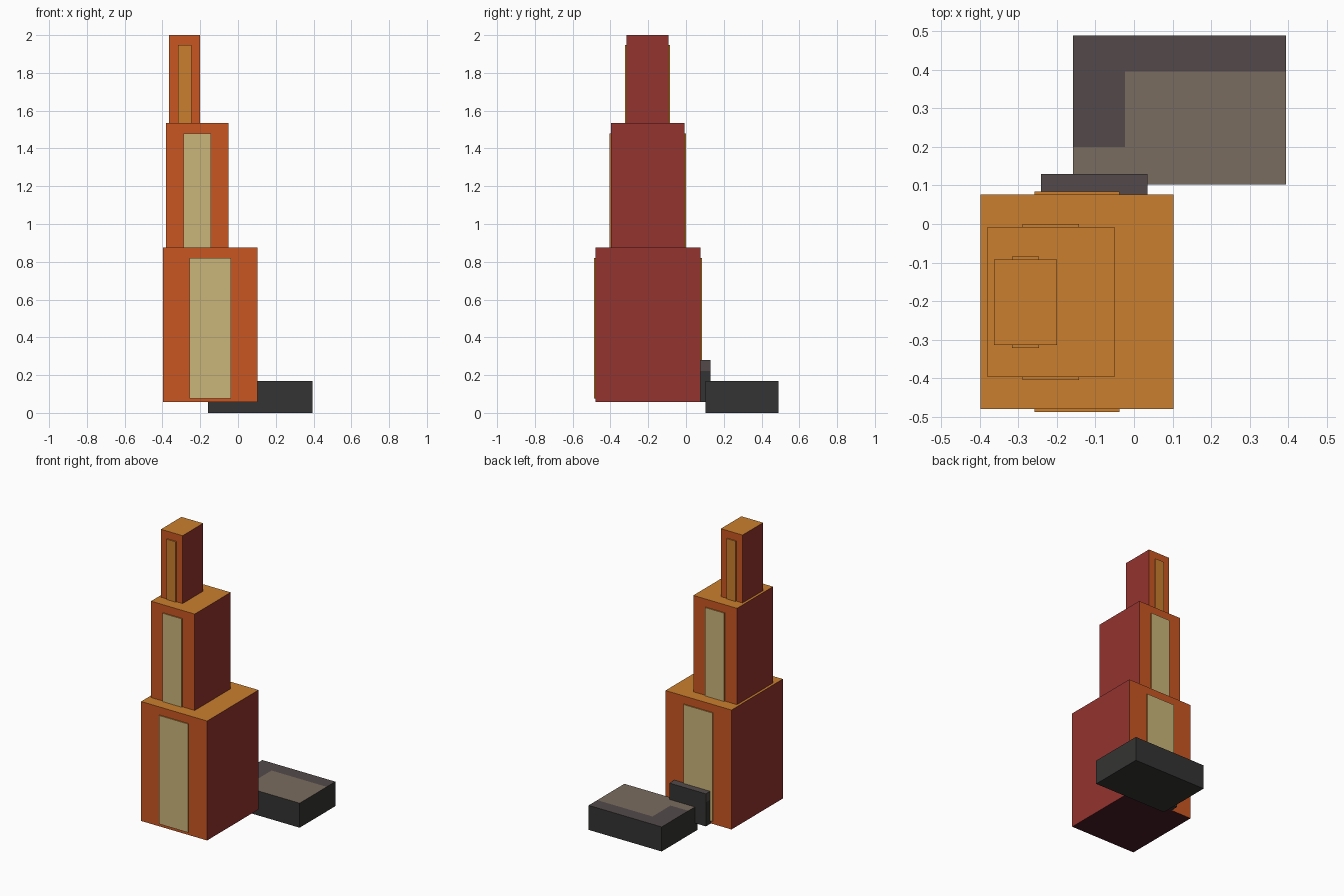
import bpy, bmesh
from mathutils import Vector

if "Cube" in bpy.data.objects:
    bpy.data.objects.remove(bpy.data.objects["Cube"])


def material(name, r, g, b):
    m = bpy.data.materials.new(name)
    lin = [((c / 255 + 0.055) / 1.055) ** 2.4 for c in (r, g, b)]
    m.diffuse_color = (*lin, 1.0)
    m.use_nodes = True
    m.node_tree.nodes["Principled BSDF"].inputs["Base Color"].default_value = m.diffuse_color
    return m


ORANGE = material("burnt_orange", 202, 86, 34)
RED = material("brick_red", 148, 51, 46)
GOLD = material("golden_ochre", 202, 127, 46)
TAN = material("pale_tan", 202, 182, 122)
MAROON = material("dark_maroon", 72, 30, 40)
CHARCOAL = material("charcoal", 52, 52, 51)
GREY = material("warm_grey", 83, 74, 74)
BROWN = material("grey_brown", 121, 108, 95)


def box(name, lo, hi, mats, rule, cuts=()):
    """Box between two corners, cut by planes, coloured by rule(normal, centre)."""
    bm = bmesh.new()
    bmesh.ops.create_cube(bm, size=1)
    lo, hi = Vector(lo), Vector(hi)
    for v in bm.verts:
        v.co = (lo + hi) / 2 + v.co * (hi - lo)
    for axis, pos in cuts:
        co, no = Vector(), Vector()
        co[axis], no[axis] = pos, 1
        bmesh.ops.bisect_plane(bm, geom=bm.verts[:] + bm.edges[:] + bm.faces[:],
                               plane_co=co, plane_no=no)
    bm.normal_update()
    for f in bm.faces:
        f.material_index = rule(f.normal, f.calc_center_median())
    me = bpy.data.meshes.new(name)
    bm.to_mesh(me)
    bm.free()
    for m in mats:
        me.materials.append(m)
    ob = bpy.data.objects.new(name, me)
    bpy.context.collection.objects.link(ob)
    return ob


def tier_rule(n, c):
    if n.z > 0.5:
        return 2
    if n.z < -0.5:
        return 3
    return 1 if abs(n.x) > 0.5 else 0


def panel_rule(n, c):
    return 0 if abs(n.y) > 0.5 else 1


# Stacked tiers: x range, y range, z range, panel x range, panel z range, panel face
tiers = [
    ("lower", (-0.398, 0.102), (-0.48, 0.076), (0.057, 0.875), (-0.258, -0.038), (0.077, 0.82), TAN),
    ("middle", (-0.381, -0.05), (-0.397, -0.008), (0.875, 1.535), (-0.289, -0.143), (0.875, 1.48), TAN),
    ("top", (-0.364, -0.2), (-0.314, -0.092), (1.535, 2.0), (-0.317, -0.247), (1.535, 1.948), GOLD),
]
T = 0.008
for name, x, y, z, px, pz, face in tiers:
    box(name + "_tier", (x[0], y[0], z[0]), (x[1], y[1], z[1]),
        [ORANGE, RED, GOLD, MAROON], tier_rule)
    # Raised strips on the front and back
    for side, y0, y1 in (("front", y[0] - T, y[0]), ("back", y[1], y[1] + T)):
        box(f"{name}_{side}_panel", (px[0], y0, pz[0]), (px[1], y1, pz[1]),
            [face, GOLD], panel_rule)


# Low slab behind, with a two-tone top
def slab_rule(n, c):
    if n.z < 0.5:
        return 0
    return 1 if c.y > 0.396 or (c.x < -0.023 and c.y > 0.2) else 2


box("rear_slab", (-0.158, 0.103, 0), (0.395, 0.489, 0.168),
    [CHARCOAL, GREY, BROWN], slab_rule, [(0, -0.023), (1, 0.2), (1, 0.396)])


# Small block joined to the back of the lower tier
def block_rule(n, c):
    return 1 if n.z > 0.5 or (abs(n.x) > 0.5 and c.z > 0.222) else 0


box("rear_block", (-0.242, 0.076, 0.057), (0.035, 0.13, 0.28),
    [CHARCOAL, GREY], block_rule, [(2, 0.222)])
